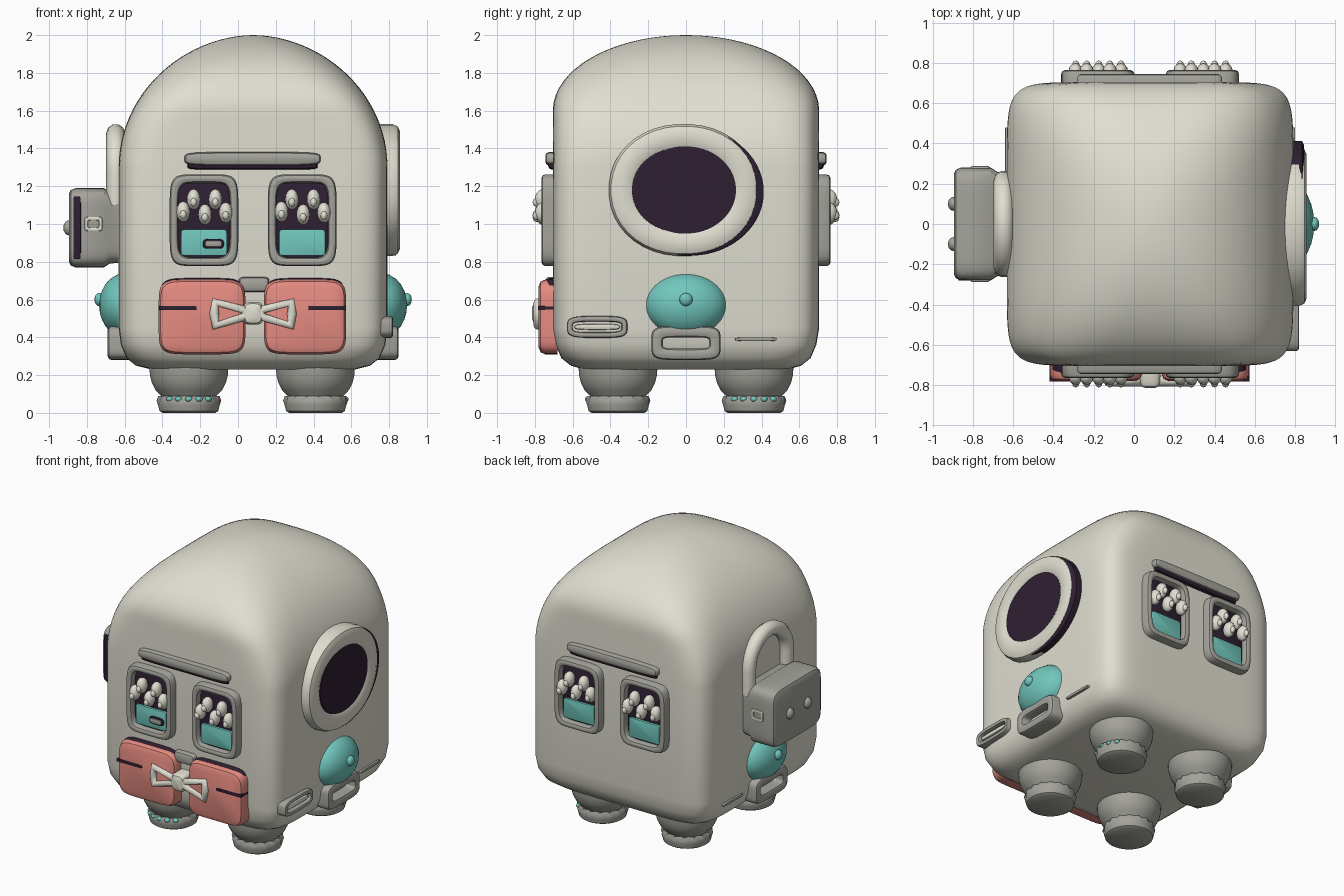
import bpy, bmesh, math
from mathutils import Vector

cube = bpy.data.objects.get("Cube")
if cube:
    bpy.data.objects.remove(cube)


def material(name, r, g, b):
    m = bpy.data.materials.new(name)
    m.use_nodes = True
    m.diffuse_color = (r, g, b, 1)
    bsdf = next(n for n in m.node_tree.nodes if n.type == 'BSDF_PRINCIPLED')
    bsdf.inputs["Base Color"].default_value = (r, g, b, 1)
    bsdf.inputs["Roughness"].default_value = 0.8
    return m


CREAM = material("warm cream", 0.75, 0.735, 0.64)
GREY = material("stone grey", 0.37, 0.365, 0.33)
PINK = material("salmon pink", 0.79, 0.26, 0.22)
TEAL = material("soft teal", 0.165, 0.57, 0.51)
DARK = material("dark plum", 0.028, 0.014, 0.032)

# Each side maps (across, up, outward) to world space
SIDES = {
    "front": lambda u, v, h: (u, -h, v),
    "back": lambda u, v, h: (u, h, v),
    "left": lambda u, v, h: (h, u, v),
    "right": lambda u, v, h: (-h, u, v),
    "up": lambda u, v, h: (u, v, h),
}


def finish(name, bm, mat, angle=40):
    bmesh.ops.recalc_face_normals(bm, faces=bm.faces)
    mesh = bpy.data.meshes.new(name)
    bm.to_mesh(mesh)
    bm.free()
    mesh.materials.append(mat)
    ob = bpy.data.objects.new(name, mesh)
    bpy.context.collection.objects.link(ob)
    bpy.ops.object.select_all(action='DESELECT')
    ob.select_set(True)
    bpy.context.view_layer.objects.active = ob
    bpy.ops.object.shade_smooth_by_angle(angle=math.radians(angle))
    return ob


def loft(name, side, u, v, sections, mat, count=40, closed=False, angle=40):
    """Skin superellipse sections (outward, half width, half height, squareness, ripple)."""
    bm = bmesh.new()
    rings = []
    for h, a, b, n, *ripple in sections:
        ring = []
        for i in range(count):
            t = math.tau * (i + 0.5) / count
            c, s = math.cos(t), math.sin(t)
            k = 1 + (ripple[0] * (-1) ** i if ripple else 0)
            x = a * k * math.copysign(abs(c) ** (2 / n), c)
            y = b * k * math.copysign(abs(s) ** (2 / n), s)
            ring.append(bm.verts.new(SIDES[side](u + x, v + y, h)))
        rings.append(ring)
    pairs = list(zip(rings, rings[1:]))
    if closed:
        pairs.append((rings[-1], rings[0]))
    else:
        bm.faces.new(rings[0])
        bm.faces.new(rings[-1])
    for lo, hi in pairs:
        for i in range(count):
            j = (i + 1) % count
            bm.faces.new((lo[i], lo[j], hi[j], hi[i]))
    return finish(name, bm, mat, angle)


def pad(name, side, u, v, a, b, h0, h1, mat, n=6, r=0.02):
    """Slab with a softened outer edge."""
    return loft(name, side, u, v, [(h0, a, b, n), (h1 - r, a, b, n),
                (h1 - r * .3, a - r * .3, b - r * .3, n), (h1, a - r, b - r, n)], mat)


def frame(name, side, u, v, a, b, t, h0, h1, mat, n=6, r=0.02):
    """Slab with a hole through it."""
    shape = [(h0, 0), (h1 - r, 0), (h1 - r * .3, r * .3), (h1, r),
             (h1, t - r), (h1 - r * .3, t - r * .3), (h1 - r, t), (h0, t)]
    return loft(name, side, u, v, [(h, a - d, b - d, n) for h, d in shape], mat, closed=True)


def ball(name, center, size, mat):
    bm = bmesh.new()
    bmesh.ops.create_uvsphere(bm, u_segments=12, v_segments=8, radius=1)
    for vert in bm.verts:
        vert.co = Vector(center) + Vector(p * q for p, q in zip(vert.co, size))
    return finish(name, bm, mat, 60)


def tube(name, side, points, radius, h, mat, cyclic):
    curve = bpy.data.curves.new(name, 'CURVE')
    curve.dimensions = '3D'
    curve.bevel_depth = radius
    curve.bevel_resolution = 3
    curve.use_fill_caps = True
    spline = curve.splines.new('POLY')
    spline.points.add(len(points) - 1)
    spline.use_cyclic_u = cyclic
    for point, (u, v) in zip(spline.points, points):
        point.co = (*SIDES[side](u, v, h), 1)
    curve.materials.append(mat)
    ob = bpy.data.objects.new(name, curve)
    bpy.context.collection.objects.link(ob)


# Body: square walls, then an elliptical dome that is flatter from front to back
MID = 0.08
walls = [(.23, .54, .54, 6), (.25, .62, .61, 7), (.29, .67, .66, 8), (.36, .70, .69, 9),
         (.45, .712, .705, 9)]
dome = []
for i in range(25):
    s = math.sin(math.radians(89.5) * i / 24)
    z = 1.3 + .7 * s
    depth = math.sqrt(1 - (max(0, z - 1.6) / .4) ** 2)
    dome.append((z, .712 * math.sqrt(1 - s * s) ** 1.05, .705 * depth, 9 - 6.8 * s))
loft("body", "up", MID, 0, walls + dome, CREAM, count=96, angle=60)

# Feet with frilled cuffs
for x in (-.26, .41):
    for y in (-.36, .36):
        loft("foot", "up", x, y, [(h, r, r, 2) for h, r in (
            (.06, .13), (.09, .147), (.12, .177), (.16, .197), (.2, .207), (.25, .21))], GREY)
        loft("foot_cuff", "up", x, y, [
            (0, .14, .14, 2), (.01, .156, .156, 2), (.04, .164, .164, 2),
            (.065, .167, .167, 2, .03), (.09, .155, .155, 2, .05), (.08, .13, .13, 2)], GREY, count=32)
        if x * y > 0:
            for k in range(-2, 3):
                t = math.radians(k * 20 + (-90 if y < 0 else 0))
                ball("cuff_gem", (x + .156 * math.cos(t), y + .156 * math.sin(t), .073),
                     (.02, .02, .015), TEAL)

# Windows, buds and brow on front and back
BUDS = ((-.11, 1.065), (-.055, 1.13), (.005, 1.05), (.06, 1.13), (.115, 1.06))
for side in ("front", "back"):
    for x in (-.18, .34):
        frame(side + "_window_frame", side, x, 1.02, .182, .243, .045, .68, .765, GREY, n=6)
        pad(side + "_window_pane", side, x, 1.02, .145, .205, .68, .72, DARK, n=8, r=.005)
        pad(side + "_window_sill", side, x, .902, .122, .07, .71, .735, TEAL, n=14, r=.005)
        for dx, z in BUDS:
            ball(side + "_bud", SIDES[side](x + dx, z, .755), (.036, .045, .055), CREAM)
            ball(side + "_bud_tip", SIDES[side](x + dx, z - .015, .79), (.018, .022, .024), CREAM)
    pad(side + "_brow_shadow", side, .077, 1.318, .345, .03, .68, .73, DARK, n=8)
    pad(side + "_brow", side, .077, 1.345, .36, .036, .68, .745, GREY, n=5, r=.02)
pad("window_latch", "front", -.13, .895, .055, .026, .73, .748, DARK, n=4, r=.004)
pad("window_latch_bar", "front", -.13, .895, .045, .017, .73, .756, GREY, n=4, r=.006)

# Twin pink pouches with dark trim
for x, a, out in ((-.19, .23, -1), (.355, .218, 1)):
    pad("pouch_trim", "front", x, .518, a - .005, .195, .68, .745, DARK, n=6)
    pad("pouch", "front", x, .508, a, .198, .68, .78, PINK, n=6, r=.035)
    pad("pouch_stripe", "front", x + out * (a - .1), .555, .1, .011, .7, .783, DARK, n=14, r=.002)
pad("pouch_clasp", "front", .085, .68, .08, .04, .68, .745, GREY, n=6)

# Bow
for s in (-1, 1):
    loop = [(MID + s * .04, .51), (MID + s * .2, .462), (MID + s * .205, .525),
            (MID + s * .2, .585), (MID + s * .04, .545)]
    tube("bow_loop", "front", loop, .027, .78, CREAM, True)
pad("bow_knot", "front", MID, .527, .052, .06, .7, .815, CREAM, n=4, r=.03)

# Round porthole
loft("porthole_rim", "left", .022, 1.17, [(.74, .39, .338, 2), (.835, .39, .338, 2),
     (.845, .37, .32, 2)], DARK, count=64)
frame("porthole_ring", "left", -.012, 1.18, .397, .35, .135, .74, .858, CREAM, n=2.1, r=.04)
loft("porthole_glass", "left", -.003, 1.18, [(.75, .268, .232, 2), (.848, .268, .232, 2)], DARK, count=48)

# Side buttons with brackets and slots
for side, wall in (("left", .79), ("right", .63)):
    button = [(wall - .03 + .135 * math.sin(t), .218 * math.cos(t), .17 * math.cos(t), 2)
              for t in (0, .3, .6, .85, 1.1, 1.3, 1.5)]
    loft("button_" + side, side, 0, .57, button, TEAL, angle=60)
    ball("button_nub_" + side, SIDES[side](0, .6, wall + .105), (.025, .035, .035), TEAL)
    frame("button_bracket_" + side, side, 0, .37, .183, .09, .06, wall - .1, wall + .06, GREY, n=5)
    pad("slot_" + side, side, .37, .39, .11, .01, wall - .08, wall + .01, GREY, n=4, r=.004)
frame("side_handle", "left", -.47, .455, .16, .058, .03, .65, .82, GREY, n=4, r=.012)
pad("side_handle_grip", "left", -.47, .455, .12, .015, .65, .81, CREAM, n=4, r=.008)

# Padlock
arch = [(-.215, 1.1)] + [(-.215 * math.cos(math.pi * i / 16), 1.27 + .21 * math.sin(math.pi * i / 16))
                         for i in range(17)] + [(.215, 1.1)]
tube("padlock_shackle", "right", arch, .05, .648, CREAM, False)
loft("padlock_case", "right", 0, .98, [(.58, .25, .18, 7), (.68, .26, .19, 7), (.71, .28, .21, 7),
     (.86, .28, .21, 7), (.885, .27, .2, 7), (.895, .25, .18, 7)], GREY)
pad("padlock_seam", "front", -.852, .98, .02, .165, .274, .281, DARK, n=8, r=.002)
for s, side in ((-1, "front"), (1, "back")):
    ball("padlock_stud", (-.895, s * .1, .98), (.03, .035, .04), GREY)
    frame("padlock_catch", side, -.765, 1.0, .047, .038, .018, .26, .287, CREAM, n=6, r=.006)
